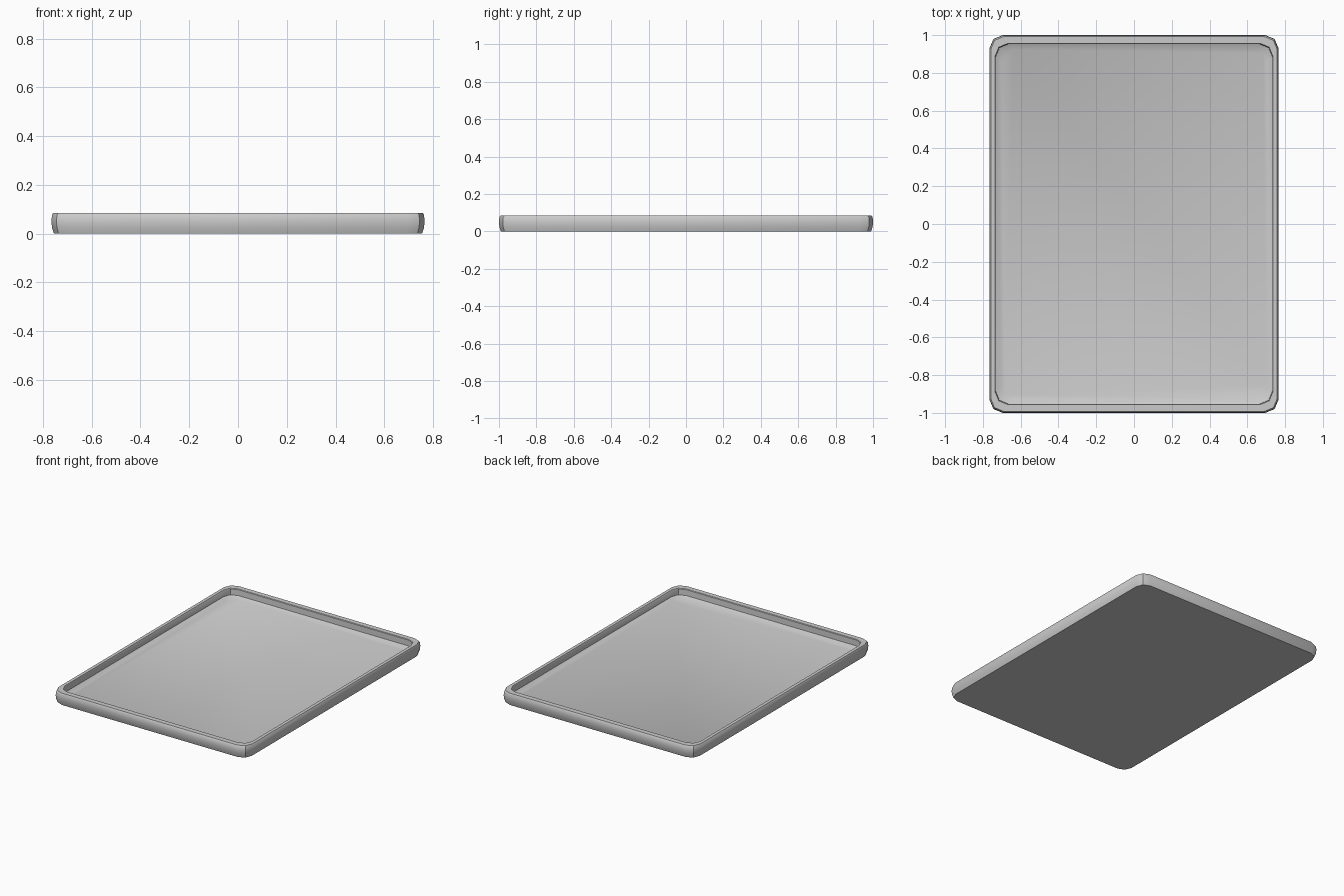
import bpy, bmesh, math

if "Cube" in bpy.data.objects:
    bpy.data.objects.remove(bpy.data.objects["Cube"])

HX, HY = 0.765, 1.0      # outer half sizes
SEGS = 2                 # facets per rounded corner


def ring(bm, dx, dy, z, r):
    """Rounded rectangle inset by dx, dy at height z."""
    hx, hy = HX - dx, HY - dy
    verts = []
    for q, (sx, sy) in enumerate([(1, 1), (-1, 1), (-1, -1), (1, -1)]):
        for i in range(SEGS + 1):
            a = math.pi / 2 * (q + i / SEGS)
            verts.append(bm.verts.new((sx * (hx - r) + r * math.cos(a),
                                       sy * (hy - r) + r * math.sin(a), z)))
    return verts


# Tray cross-section from underside, over the rim, down to the floor
profile = [
    (0.010, 0.010, 0.000, 0.066),
    (0.002, 0.002, 0.025, 0.070),
    (0.000, 0.000, 0.050, 0.070),
    (0.002, 0.002, 0.075, 0.070),
    (0.007, 0.008, 0.085, 0.068),
    (0.030, 0.044, 0.085, 0.066),
    (0.032, 0.047, 0.081, 0.066),
    (0.033, 0.048, 0.040, 0.066),
    (0.062, 0.076, 0.025, 0.066),
]

bm = bmesh.new()
rings = [ring(bm, *p) for p in profile]
for a, b in zip(rings, rings[1:]):
    n = len(a)
    for i in range(n):
        j = (i + 1) % n
        bm.faces.new((a[i], a[j], b[j], b[i]))
bm.faces.new(rings[0][::-1])   # underside
bm.faces.new(rings[-1])        # tray floor
bmesh.ops.recalc_face_normals(bm, faces=bm.faces)

mesh = bpy.data.meshes.new("tray")
bm.to_mesh(mesh)
bm.free()
tray = bpy.data.objects.new("tray", mesh)
bpy.context.collection.objects.link(tray)
bpy.context.view_layer.objects.active = tray
tray.select_set(True)
bpy.ops.object.shade_smooth_by_angle(angle=math.radians(30))
